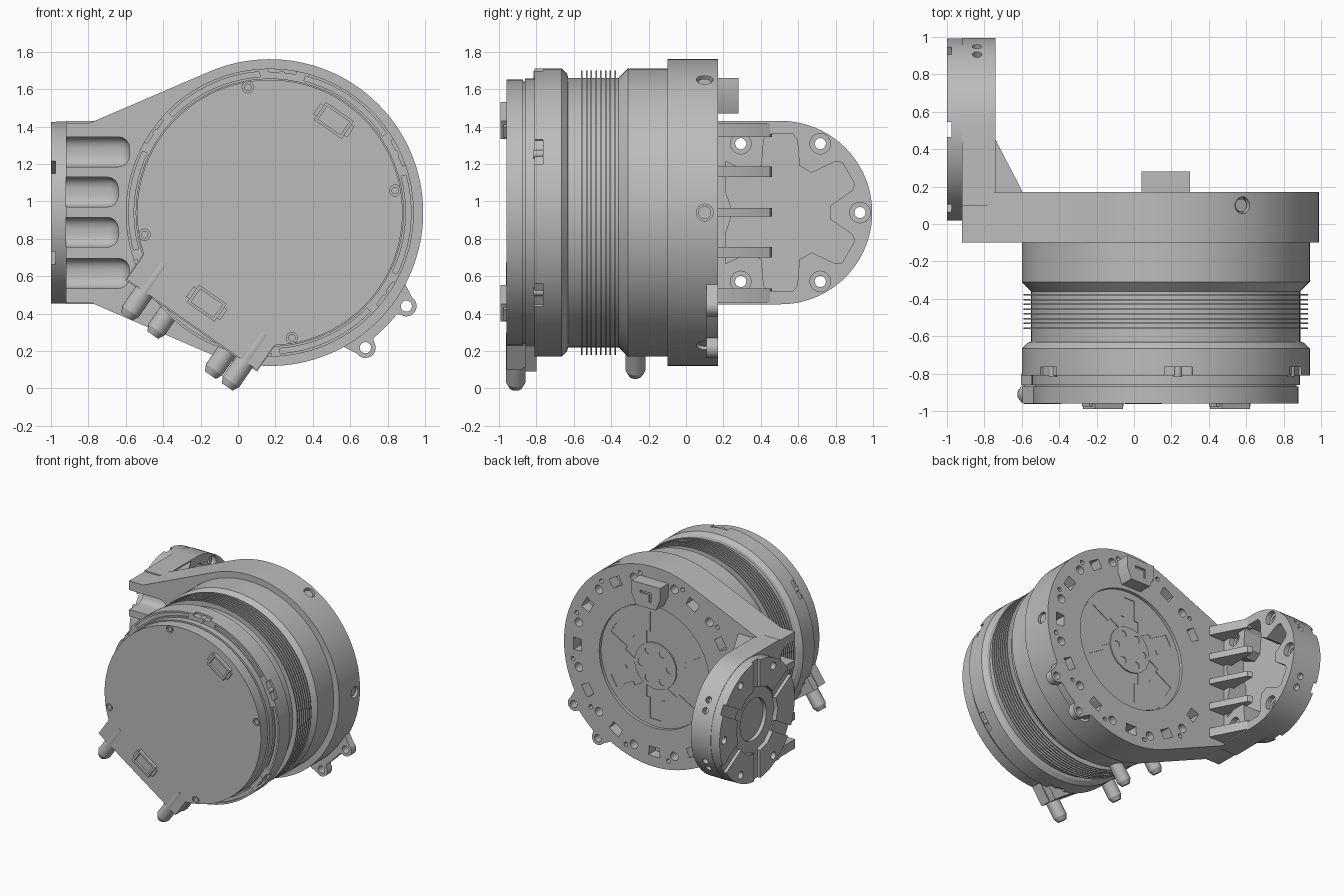
import bpy, bmesh
from math import sin, cos, pi, radians, asin
from mathutils import Vector

cube = bpy.data.objects.get("Cube")
if cube:
    bpy.data.objects.remove(cube)

grey = bpy.data.materials.new("machined grey")
grey.use_nodes = True
tone = (0.5, 0.5, 0.5, 1)
grey.diffuse_color = tone
grey.node_tree.nodes["Principled BSDF"].inputs["Base Color"].default_value = tone

CX, CZ = 0.17, 0.94        # drum axis
AY = 0.505                 # arm flange axis
LEAN = radians(235.2)      # direction of the cable side


def finish(name, bm):
    bmesh.ops.recalc_face_normals(bm, faces=bm.faces)
    mesh = bpy.data.meshes.new(name)
    bm.to_mesh(mesh)
    bm.free()
    mesh.materials.append(grey)
    ob = bpy.data.objects.new(name, mesh)
    bpy.context.collection.objects.link(ob)
    return ob


def prism(name, pts, a, b, axis="y", bevel=0):
    """Extrude a 2D outline along an axis from a to b."""
    place = {"y": lambda p, h: (p[0], h, p[1]),
             "x": lambda p, h: (h, p[0], p[1]),
             "z": lambda p, h: (p[0], p[1], h)}[axis]
    bm = bmesh.new()
    lo = [bm.verts.new(place(p, a)) for p in pts]
    hi = [bm.verts.new(place(p, b)) for p in pts]
    bm.faces.new(lo)
    bm.faces.new(hi)
    for i in range(len(pts)):
        j = (i + 1) % len(pts)
        bm.faces.new((lo[i], lo[j], hi[j], hi[i]))
    if bevel:
        bmesh.ops.recalc_face_normals(bm, faces=bm.faces)
        bmesh.ops.bevel(bm, geom=bm.edges[:], offset=bevel, segments=4,
                        affect="EDGES", profile=0.5)
    return finish(name, bm)


def lathe(name, profile, steps=96):
    """Revolve (radius, y) points about the drum axis."""
    bm = bmesh.new()
    vs = [bm.verts.new((CX + r, y, CZ)) for r, y in profile]
    es = [bm.edges.new(e) for e in zip(vs, vs[1:])]
    bmesh.ops.spin(bm, geom=vs + es, cent=(CX, 0, CZ), axis=(0, 1, 0),
                   angle=2 * pi, steps=steps)
    bmesh.ops.remove_doubles(bm, verts=bm.verts, dist=1e-4)
    return finish(name, bm)


def rod(name, p, q, r, r2=None, sides=24):
    p, q = Vector(p), Vector(q)
    bm = bmesh.new()
    bmesh.ops.create_cone(bm, cap_ends=True, segments=sides, radius1=r,
                          radius2=r if r2 is None else r2, depth=(q - p).length)
    bm.transform((q - p).to_track_quat("Z", "Y").to_matrix().to_4x4())
    bmesh.ops.translate(bm, verts=bm.verts, vec=(p + q) / 2)
    return finish(name, bm)


def box(x0, x1, z0, z1):
    return [(x0, z0), (x1, z0), (x1, z1), (x0, z1)]


def ring(a, r, c=(CX, CZ)):
    return c[0] + r * cos(a), c[1] + r * sin(a)


def arc(a0, a1, r, n, c=(CX, CZ)):
    return [ring(a0 + (a1 - a0) * i / n, r, c) for i in range(n + 1)]


def circle(c, r, n=24):
    return arc(0, 2 * pi * (n - 1) / n, r, n - 1, c)


def sector(a0, a1, r0, r1, n=10):
    return arc(a0, a1, r1, n) + arc(a1, a0, r0, n)


def oblong(angle, d, t, w, h, c=(CX, CZ)):
    """Rectangle at offsets d (along angle) and t (across it)."""
    u = Vector((cos(angle), sin(angle)))
    v = Vector((-u.y, u.x))
    return [tuple(Vector(c) + u * (d + i * h) + v * (t + j * w))
            for i, j in ((-.5, -.5), (.5, -.5), (.5, .5), (-.5, .5))]


def cut(ob, cutters):
    bm = bmesh.new()
    for c in cutters:
        bm.from_mesh(c.data)
        bpy.data.objects.remove(c)
    tool = finish("cutter", bm)
    tool.hide_render = True
    mod = ob.modifiers.new("cut", "BOOLEAN")
    mod.object, mod.operation, mod.solver = tool, "DIFFERENCE", "EXACT"
    mod.use_self = True
    deps = bpy.context.evaluated_depsgraph_get()
    ob.data = bpy.data.meshes.new_from_object(ob.evaluated_get(deps))
    ob.modifiers.clear()
    bpy.data.objects.remove(tool)


sixths = [radians(60 * k) for k in range(6)]

# Rear flange with its tangent wedge towards the arm
wrap = radians(113.2)
outline = arc(-wrap, wrap, 0.82, 80) + [(-.79, 1.42), (-.92, 1.42), (-.92, .46), (-.79, .46)]
flange = prism("rear_flange", outline, -0.1, 0.17)
tools = [prism("c", circle((CX, CZ), 0.5, 72), 0.145, 0.3)]
for k in range(24):
    a = radians(15 * k)
    if 155 < 15 * k < 205 or 15 * k == 90:
        continue
    if k % 2:
        tools.append(prism("c", circle(ring(a, .71), .035, 16), .08, .3))
        tools.append(prism("c", circle(ring(a + .09, .75), .018, 12), .1, .3))
    else:
        tools.append(prism("c", sector(a - .07, a + .07, .66, .735, 6), .08, .3))
side_angles = [0, radians(60), radians(-60)]
for a in side_angles:
    p, q = ring(a, .78), ring(a, .9)
    tools.append(rod("c", (p[0], .1, p[1]), (q[0], .1, q[1]), .045))
slot_z = (1.265, 1.05, .835, .615)
for z in slot_z:
    tools.append(prism("c", box(-1.2, -.58 if z in (slot_z[0], slot_z[-1]) else -.64,
                                z - .08, z + .08), -.4, .08, bevel=.06))
cut(flange, tools)
for a in side_angles:
    p, q = ring(a, .75), ring(a, .805)
    rod("side_screw", (p[0], .1, p[1]), (q[0], .1, q[1]), .035)

# Output face: star pockets, hub and bolts
output = prism("output_face", circle((CX, CZ), 0.49, 72), 0.0, 0.15)
tools = []
for s in sixths:
    a = s + pi / 2
    tools.append(prism("c", oblong(a, .31, 0, .1, .26), .125, .3))
    tools.append(prism("c", oblong(a, .22, 0, .17, .1), .13, .3))
    for d in (.3, .39):
        tools.append(prism("c", circle(ring(a, d), .025, 12), .08, .3))
cut(output, tools)
hub = prism("output_hub", circle((CX, CZ), .19, 48), .05, .155)
cut(hub, [prism("c", circle(ring(s, .13), .03, 16), .13, .3) for s in sixths])
for s in sixths:
    prism("hub_bolt", circle(ring(s, .13), .02, 6), .1, .145)

# Sensor block on the rear face
block = prism("rear_block", [(.04, 1.66), (.04, 1.56), (.08, 1.47), (.26, 1.47),
                             (.30, 1.56), (.30, 1.66)], .1, .28)
cut(block, [prism("c", box(.12, .22, 1.58, 1.6), .265, .4),
            prism("c", box(.12, .14, 1.52, 1.6), .265, .4)])

# Mounting ears
for deg in (-34.4, -54.7):
    a = radians(deg)
    c = ring(a, .885)
    pts = arc(a - pi / 2, a + pi / 2, .055, 12, c) + [ring(a + .13, .8), ring(a - .13, .8)]
    ear = prism("mounting_ear", pts, .11, .17)
    cut(ear, [prism("c", circle(c, .03, 16), 0, .3)])
prism("ear_bridge", sector(radians(-52), radians(-37), .78, .87), .11, .17)

# Drum, cooling fins and front ring
drum = lathe("drum", [(0, -.05), (.77, -.05), (.77, -.31), (.72, -.36), (.72, -.63),
                      (.74, -.635), (.77, -.665), (.77, -.81), (0, -.81)])
tools = []
for s in sixths:
    a = s + radians(25)
    tools.append(prism("c", oblong(a, .79, 0, .15, .08), -.9, -.765))
    tools.append(prism("c", sector(a + .16, a + .88, .728, .755, 16), -.9, -.795))
cut(drum, tools)
for s in sixths:
    prism("ring_screw", circle(ring(s + radians(25), .738), .022, 16), -.815, -.75)
for i in range(8):
    y = -.375 - i * .0253
    lathe("cooling_fin", [(.70, y), (.76, y), (.76, y - .008), (.70, y - .008), (.70, y)])

# Front cover with the squared cable side
half = asin(.425 / .71)


def cover_outline(k):
    body = arc(LEAN + half, LEAN + 2 * pi - half, .71 * k, 80)
    corners = oblong(LEAN, 0, 0, .85 * k, 1.46 * k)
    return body + [corners[1], corners[2]]


prism("cover_base", cover_outline(1.01), -.86, -.80)
prism("cover_seam", cover_outline(.985), -.87, -.86)
cover = prism("front_cover", cover_outline(1), -.96, -.87)
screw_at = [ring(radians(d), .68) for d in (10, 100, 190, 280)]
cut(cover, [prism("c", circle(p, .03, 16), -1.1, -.945) for p in screw_at])
for p in screw_at:
    prism("cover_screw", circle(p, .02, 16), -.957, -.93)

# Sockets on the cover
for d in (-.6, .59):
    socket = prism("socket", oblong(LEAN, d, 0, .18, .115), -.99, -.95)
    cut(socket, [prism("c", oblong(LEAN, d, 0, .145, .085), -1.1, -.97)])
    for t in (-.095, .095):
        prism("socket_clip", oblong(LEAN, d, t, .03, .07), -.975, -.95)

# Cable plugs: two at the cover, two at the drum
u = Vector((cos(LEAN), 0, sin(LEAN)))
v = Vector((-u.z, 0, u.x))
for t, y in ((-.31, -.91), (.345, -.91), (-.14, -.27), (.235, -.27)):
    base = Vector((CX, y, CZ)) + v * t
    rod("cable_plug", base + u * .55, base + u * .86, .053)
    rod("plug_tip", base + u * .86, base + u * .895, .053, .035)

# Side arm
hub_c = (AY, CZ)
arm = prism("side_arm", arc(-pi / 2, pi / 2, .49, 40, hub_c) + [(.1, CZ + .49), (.1, CZ - .49)],
            -.92, -.74, "x")
star = []
for s in sixths:
    for off, r in ((-8, .27), (8, .27), (17, .40), (21, .425), (39, .425), (43, .40)):
        y, z = ring(s + radians(off), r, hub_c)
        star.append((max(y, .21), z))
bolt_holes = [ring(s, .425, hub_c) for s in sixths if abs(s - pi) > .1]


def bolt_tools(r, a, b):
    return [prism("c", circle(p, r), a, b, "x") for p in bolt_holes]


def rim_tools():
    return [rod("c", (-.84, AY + .44 * cos(a), CZ + .44 * sin(a)),
                (-.84, AY + .6 * cos(a), CZ + .6 * sin(a)), .025)
            for a in (radians(-25), radians(-35), radians(25), radians(35))]


cut(arm, [prism("c", star, -.9, -.6, "x")] + bolt_tools(.03, -1.1, -.5)
    + bolt_tools(.055, -.78, -.5) + rim_tools())

# Round outer pad of the arm
pad = prism("arm_pad", circle(hub_c, .487, 80), -1, -.92, "x")
tools = [prism("c", circle(hub_c, .27, 12), -1.1, -.965, "x"),
         prism("c", circle(hub_c, .17, 40), -1.1, -.935, "x")] + bolt_tools(.03, -1.1, -.5)
for s in sixths:
    tools.append(prism("c", oblong(s + pi / 6, .38, 0, .08, .3, hub_c), -1.1, -.975, "x"))
cut(pad, tools)

# Gusset ribs in the inner corner
for z0, z1 in ((1.345, 1.42), (1.13, 1.185), (.92, .965), (.70, .755), (.46, .535)):
    prism("gusset_rib", [(-.78, .12), (-.78, .46), (-.74, .45), (-.6, .18), (-.6, .12)],
          z0, z1, "z")

# Smooth the round surfaces, keep edges crisp
bpy.ops.object.select_all(action="DESELECT")
for ob in bpy.context.scene.objects:
    if ob.type == "MESH":
        ob.select_set(True)
        bpy.context.view_layer.objects.active = ob
bpy.ops.object.shade_smooth_by_angle(angle=radians(30))
